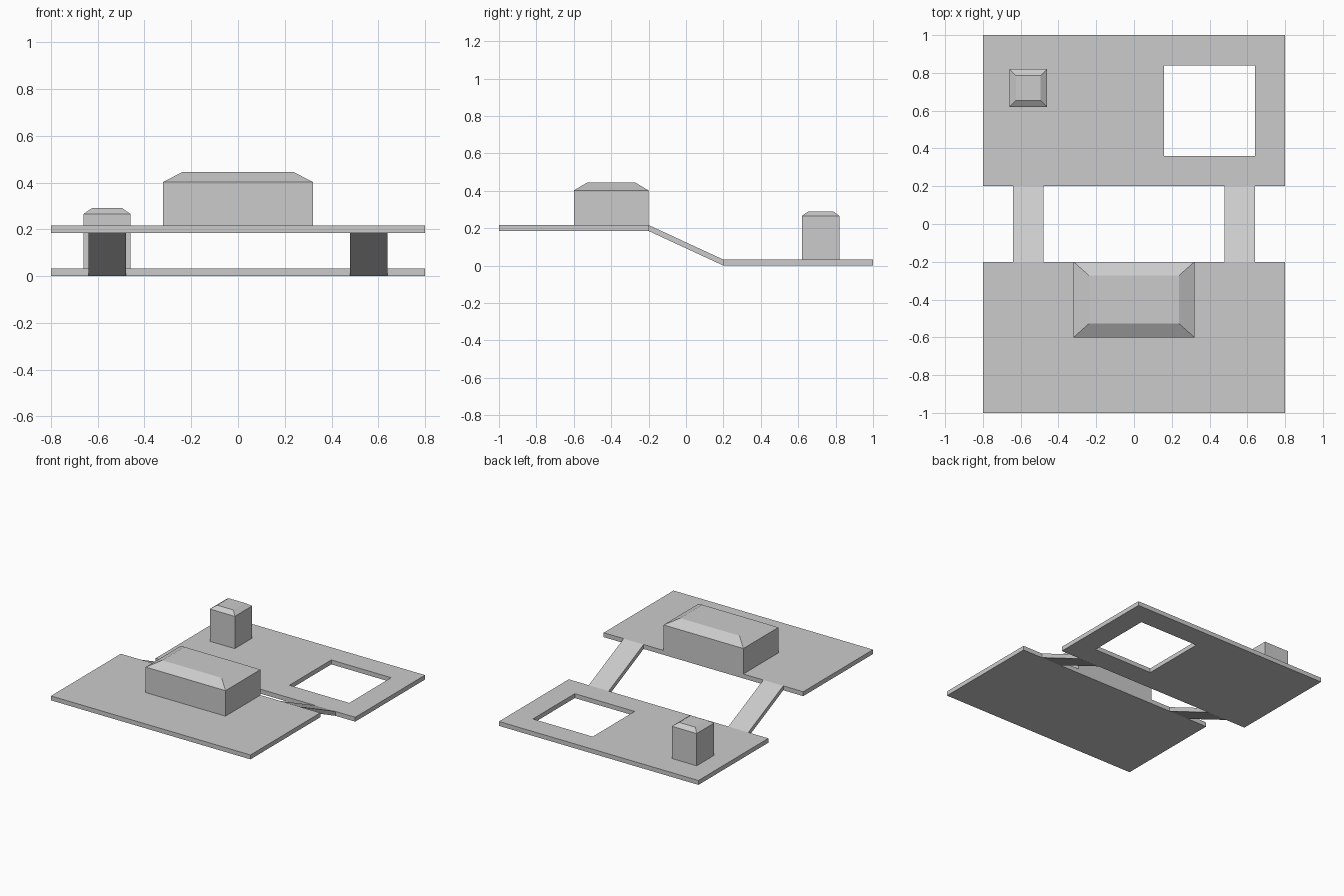
import bpy, bmesh

if "Cube" in bpy.data.objects:
    bpy.data.objects.remove(bpy.data.objects["Cube"])

T = 0.032   # plate thickness
H = 0.185   # underside of raised plate


def extrude(name, bottom, top):
    """Closed solid between two matching point loops."""
    n = len(bottom)
    bm = bmesh.new()
    lo = [bm.verts.new(p) for p in bottom]
    hi = [bm.verts.new(p) for p in top]
    bm.faces.new(lo[::-1])
    bm.faces.new(hi)
    for i in range(n):
        j = (i + 1) % n
        bm.faces.new((lo[i], lo[j], hi[j], hi[i]))
    bmesh.ops.recalc_face_normals(bm, faces=bm.faces)
    me = bpy.data.meshes.new(name)
    bm.to_mesh(me)
    bm.free()
    ob = bpy.data.objects.new(name, me)
    bpy.context.collection.objects.link(ob)
    return ob


def rect(x0, x1, y0, y1, z):
    return [(x0, y0, z), (x1, y0, z), (x1, y1, z), (x0, y1, z)]


def box(name, x0, x1, y0, y1, z0, z1):
    return extrude(name, rect(x0, x1, y0, y1, z0), rect(x0, x1, y0, y1, z1))


def chamfered_block(name, x0, x1, y0, y1, z0, z1, z2, ix, iy):
    """Box whose top is inset into a sloped cap."""
    ob = box(name, x0, x1, y0, y1, z0, z1)
    bm = bmesh.new()
    bm.from_mesh(ob.data)
    bm.faces.ensure_lookup_table()
    top = max(bm.faces, key=lambda f: f.calc_center_median().z)
    ext = bmesh.ops.extrude_discrete_faces(bm, faces=[top])["faces"][0]
    cx, cy = (x0 + x1) / 2, (y0 + y1) / 2
    for v in ext.verts:
        v.co.x += ix if v.co.x < cx else -ix
        v.co.y += iy if v.co.y < cy else -iy
        v.co.z = z2
    bm.to_mesh(ob.data)
    bm.free()


# Raised front plate
box("upper_plate", -0.8, 0.8, -1.0, -0.2, H, H + T)

# Lower rear plate with square opening, as a ring of four-sided loops
outer = [(-0.8, 0.2), (0.8, 0.2), (0.8, 1.0), (-0.8, 1.0)]
inner = [(0.16, 0.36), (0.64, 0.36), (0.64, 0.84), (0.16, 0.84)]
bm = bmesh.new()
rings = [[bm.verts.new((x, y, z)) for x, y in loop]
         for loop, z in ((outer, 0), (outer, T), (inner, T), (inner, 0))]
for k in range(4):
    a, b = rings[k], rings[(k + 1) % 4]
    for i in range(4):
        j = (i + 1) % 4
        bm.faces.new((a[i], a[j], b[j], b[i]))
bmesh.ops.recalc_face_normals(bm, faces=bm.faces)
mesh = bpy.data.meshes.new("lower_plate")
bm.to_mesh(mesh)
bm.free()
bpy.context.collection.objects.link(bpy.data.objects.new("lower_plate", mesh))

# Two sloped ramps joining the plates
profile = [(-0.2, H), (0.2, 0), (0.2, T), (-0.2, H + T)]
for side, x0 in (("left", -0.64), ("right", 0.48)):
    extrude(side + "_ramp", [(x0, y, z) for y, z in profile],
            [(x0 + 0.16, y, z) for y, z in profile])

# Large block on the raised plate and small post on the lower plate
chamfered_block("large_block", -0.32, 0.32, -0.6, -0.2, H + T, 0.402, 0.445, 0.082, 0.073)
chamfered_block("small_post", -0.66, -0.46, 0.62, 0.82, T, 0.266, 0.29, 0.035, 0.034)
